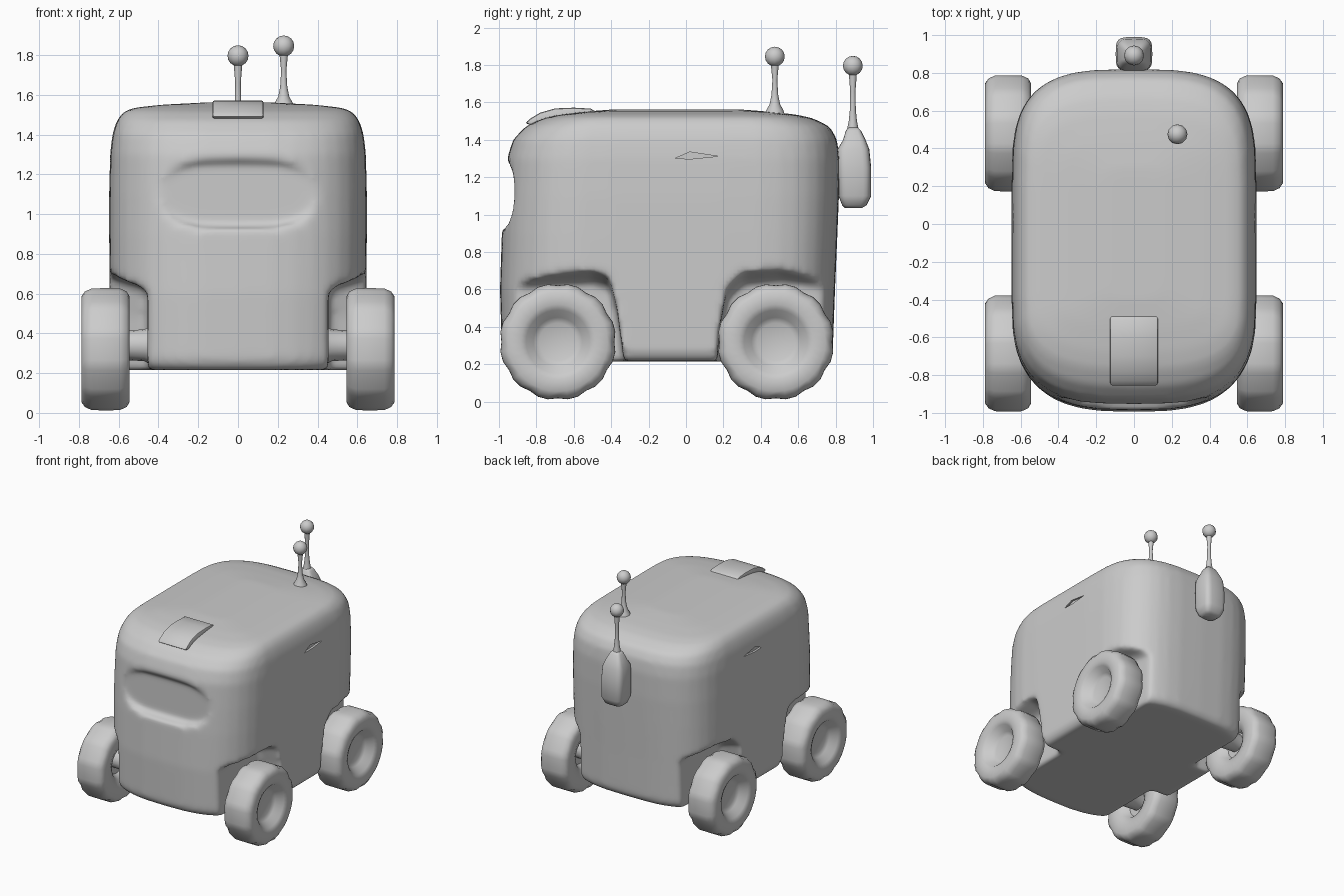
import bpy, bmesh, math
from mathutils import Matrix, Vector

if "Cube" in bpy.data.objects:
    bpy.data.objects.remove(bpy.data.objects["Cube"])

grey = bpy.data.materials.new("plain grey")
grey.use_nodes = True
colour = (0.6, 0.6, 0.6, 1)
grey.diffuse_color = colour
grey.node_tree.nodes["Principled BSDF"].inputs["Base Color"].default_value = colour


def select(ob):
    bpy.ops.object.select_all(action='DESELECT')
    ob.select_set(True)
    bpy.context.view_layer.objects.active = ob


def smooth(ob, angle=40):
    select(ob)
    bpy.ops.object.shade_smooth_by_angle(angle=math.radians(angle))


def loft(name, rings, caps=True):
    """Skin a list of equal-length point rings."""
    bm = bmesh.new()
    rows = [[bm.verts.new(p) for p in ring] for ring in rings]
    n = len(rows[0])
    for a, b in zip(rows, rows[1:]):
        for i in range(n):
            j = (i + 1) % n
            bm.faces.new((a[i], a[j], b[j], b[i]))
    if caps:
        bm.faces.new(rows[0][::-1])
        bm.faces.new(rows[-1])
    bmesh.ops.recalc_face_normals(bm, faces=bm.faces)
    me = bpy.data.meshes.new(name)
    bm.to_mesh(me)
    bm.free()
    me.materials.append(grey)
    ob = bpy.data.objects.new(name, me)
    bpy.context.collection.objects.link(ob)
    return ob


def lathe(name, profile, centre, n=20):
    """Turn (radius, height) pairs around a vertical axis."""
    x, y = centre
    rings = [[(x + r * math.cos(math.tau * i / n), y + r * math.sin(math.tau * i / n), z)
              for i in range(n)] for r, z in profile]
    return loft(name, rings)


def apply(ob, kind, **settings):
    mod = ob.modifiers.new(kind.lower(), kind)
    for key, value in settings.items():
        setattr(mod, key, value)
    select(ob)
    bpy.ops.object.modifier_apply(modifier=mod.name)


def cut(ob, cutter):
    apply(ob, 'BOOLEAN', operation='DIFFERENCE', object=cutter, solver='EXACT')
    bpy.data.objects.remove(cutter)


def body_ring(z, w, front, back):
    """Plan outline with a bowed nose and a squarer tail."""
    pts = []
    half = 20
    for end, y0, n in ((back, min(0.2, back - 0.1), 3.3), (front, max(-0.4, front + 0.1), 2.9)):
        for i in range(half + 1):
            t = math.pi * i / half
            c, s = math.cos(t), max(0, math.sin(t))
            x = math.copysign(abs(c) ** (2 / n), c) * w
            pts.append((x if end > 0 else -x, y0 + (end - y0) * s ** (2 / n), z))
    return pts


# Body shell
body = loft("body", [body_ring(*r) for r in (
    (0.215, 0.58, -0.93, 0.73), (0.225, 0.62, -0.965, 0.765), (0.27, 0.64, -0.985, 0.785),
    (0.6, 0.645, -0.995, 0.797), (0.9, 0.648, -0.985, 0.81), (1.1, 0.648, -0.972, 0.818),
    (1.3, 0.643, -0.957, 0.82), (1.4, 0.632, -0.925, 0.808), (1.47, 0.61, -0.86, 0.77),
    (1.515, 0.575, -0.77, 0.68), (1.535, 0.52, -0.68, 0.59), (1.55, 0.38, -0.55, 0.45),
    (1.562, 0.15, -0.4, 0.3))])

# Wheel arches, flaring outward
front_arch = ((-1.2, 0.1), (-1.2, 0.65), (-0.9, 0.665), (-0.5, 0.69), (-0.41, 0.66),
              (-0.37, 0.5), (-0.34, 0.28), (-0.32, 0.1))
rear_arch = ((1.0, 0.1), (1.0, 0.63), (0.75, 0.67), (0.5, 0.7), (0.3, 0.68),
             (0.22, 0.6), (0.18, 0.4), (0.16, 0.1))
for side in (-1, 1):
    for outline in (front_arch, rear_arch):
        rings = []
        for x, k in ((0.455, 0.91), (0.49, 0.95), (0.6, 1), (0.75, 1.06)):
            rings.append([(side * x, y, z * k) for y, z in outline])
        cut(body, loft("arch_cutter", rings))

# Sunken windscreen
screen = []
for y in (-1.1, -0.917):
    ring = []
    for i in range(40):
        c, s = math.cos(math.tau * i / 40), math.sin(math.tau * i / 40)
        ring.append((math.copysign(abs(c) ** 0.6, c) * 0.39, y,
                     1.1 + math.copysign(abs(s) ** 0.75, s) * 0.17))
    screen.append(ring)
cut(body, loft("screen_cutter", screen))

# Soften the shell
apply(body, 'REMESH', mode='VOXEL', voxel_size=0.02)
apply(body, 'SMOOTH', factor=0.5, iterations=8)

# Side slits
for side in (-1, 1):
    slit = ((-0.06, 1.3), (0.03, 1.298), (0.17, 1.312), (0.02, 1.335))
    cut(body, loft("slit_cutter", [[(side * x, y, z) for y, z in slit] for x in (0.625, 0.7)]))
smooth(body, 45)

# Roof hatch
hatch_profile = ((-0.86, 1.49), (-0.83, 1.515), (-0.78, 1.545), (-0.7, 1.568), (-0.6, 1.572),
                 (-0.51, 1.567), (-0.48, 1.55), (-0.6, 1.5), (-0.78, 1.46))
hatch = loft("roof_hatch", [[(x, y, z) for y, z in hatch_profile] for x in (-0.128, 0.128)])
apply(hatch, 'BEVEL', width=0.012, segments=2, limit_method='ANGLE')
smooth(hatch)


def ball(name, centre, r):
    bpy.ops.mesh.primitive_uv_sphere_add(segments=12, ring_count=8, radius=r, location=centre)
    ob = bpy.context.object
    ob.name = name
    ob.data.materials.append(grey)
    smooth(ob, 60)


# Roof antenna
smooth(lathe("roof_antenna_stem", ((0.055, 1.53), (0.045, 1.56), (0.028, 1.59), (0.018, 1.64),
                                   (0.013, 1.72), (0.022, 1.81)), (0.23, 0.475), 12))
ball("roof_antenna_ball", (0.23, 0.475, 1.845), 0.053)

# Rear radio box and its antenna
radio_rings = []
for z, w, y0, y1 in ((1.035, 0.05, 0.85, 0.94), (1.05, 0.075, 0.835, 0.965), (1.1, 0.095, 0.815, 0.99),
                     (1.25, 0.097, 0.81, 0.99), (1.35, 0.09, 0.81, 0.98), (1.4, 0.07, 0.84, 0.96),
                     (1.45, 0.045, 0.855, 0.935), (1.465, 0.03, 0.87, 0.92)):
    mid, h = (y0 + y1) / 2, (y1 - y0) / 2
    ring = []
    for i in range(24):
        c, s = math.cos(math.tau * i / 24), math.sin(math.tau * i / 24)
        ring.append((math.copysign(abs(c) ** 0.5, c) * w, mid + math.copysign(abs(s) ** 0.5, s) * h, z))
    radio_rings.append(ring)
smooth(loft("rear_radio", radio_rings), 45)
smooth(lathe("rear_antenna_stem", ((0.032, 1.45), (0.022, 1.5), (0.016, 1.56), (0.014, 1.66),
                                   (0.022, 1.76)), (0, 0.892), 12))
ball("rear_antenna_ball", (0, 0.892, 1.796), 0.053)

# Wheels with lumpy treads and dished hubs, plus stub axles
tyre = ((0.0, 0.62), (0.1, 0.62), (0.13, 0.57), (0.19, 0.545), (0.265, 0.545), (0.295, 0.56),
        (0.311, 0.595), (0.312, 0.665), (0.311, 0.735), (0.295, 0.77), (0.265, 0.788),
        (0.2, 0.788), (0.17, 0.775), (0.13, 0.725), (0.1, 0.71), (0.0, 0.71))
for side, hand in ((-1, "right"), (1, "left")):
    for y0, end in ((-0.685, "front"), (0.48, "rear")):
        rings = []
        for r, x in tyre:
            ring = []
            for i in range(36):
                a = math.tau * i / 36
                lump = 0.010 * (i % 3 == 0) if r > 0.28 else 0
                rr = max(r, 0.001) - lump
                ring.append((side * x, y0 + rr * math.cos(a), 0.32 + rr * math.sin(a)))
            rings.append(ring)
        smooth(loft(f"{end}_{hand}_wheel", rings), 50)
        axle = []
        for x, r in ((0.42, 0.11), (0.47, 0.08), (0.63, 0.07)):
            axle.append([(side * x, y0 + r * math.cos(math.tau * i / 16),
                          0.34 + r * math.sin(math.tau * i / 16)) for i in range(16)])
        smooth(loft(f"{end}_{hand}_axle", axle))
